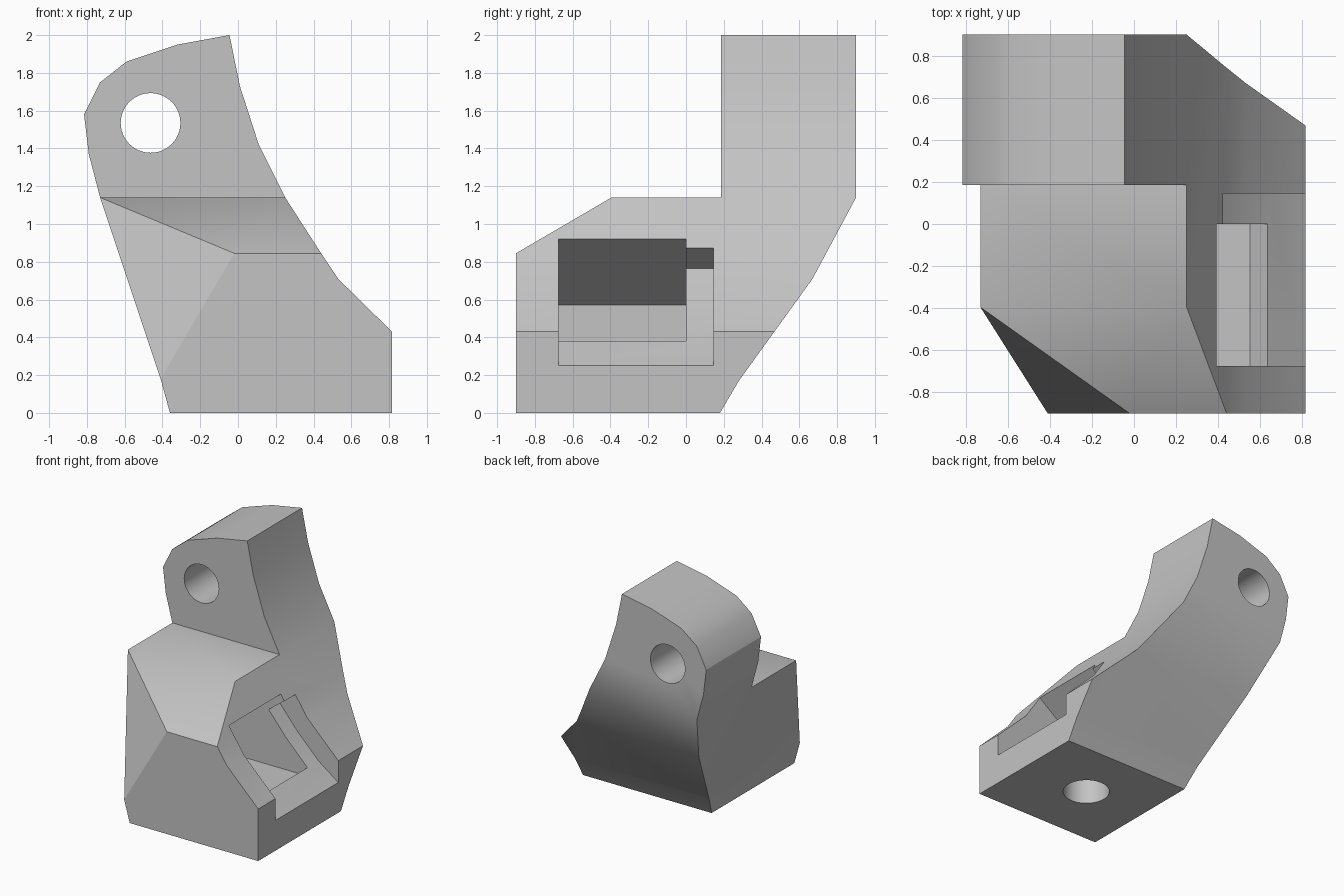
import bpy, bmesh, math
from mathutils import Vector, Matrix

cube = bpy.data.objects.get("Cube")
if cube:
    bpy.data.objects.remove(cube, do_unlink=True)

grey = bpy.data.materials.new("plain grey")
grey.use_nodes = True
grey.diffuse_color = (0.55, 0.55, 0.55, 1)
grey.node_tree.nodes["Principled BSDF"].inputs["Base Color"].default_value = grey.diffuse_color


def make_object(name, bm):
    bmesh.ops.recalc_face_normals(bm, faces=bm.faces)
    mesh = bpy.data.meshes.new(name)
    bm.to_mesh(mesh)
    bm.free()
    mesh.materials.append(grey)
    obj = bpy.data.objects.new(name, mesh)
    bpy.context.collection.objects.link(obj)
    return obj


def prism(name, profile, axis, start, end):
    """Extrude an outline with z up along the x or y axis."""
    bm = bmesh.new()
    place = (lambda u, z: (u, start, z)) if axis == "y" else (lambda u, z: (start, u, z))
    face = bm.faces.new([bm.verts.new(place(u, z)) for u, z in profile])
    new = bmesh.ops.extrude_face_region(bm, geom=[face])["geom"]
    shift = Vector((0, end - start, 0)) if axis == "y" else Vector((end - start, 0, 0))
    bmesh.ops.translate(bm, vec=shift, verts=[g for g in new if isinstance(g, bmesh.types.BMVert)])
    return make_object(name, bm)


def cylinder(name, radius, length, centre, tilt=0):
    bm = bmesh.new()
    matrix = Matrix.Translation(centre) @ Matrix.Rotation(tilt, 4, "X")
    bmesh.ops.create_cone(bm, cap_ends=True, segments=48, radius1=radius,
                          radius2=radius, depth=length, matrix=matrix)
    return make_object(name, bm)


def combine(target, tool, operation):
    mod = target.modifiers.new(operation, "BOOLEAN")
    mod.operation, mod.solver, mod.object = operation, "EXACT", tool
    bpy.context.view_layer.objects.active = target
    bpy.ops.object.modifier_apply(modifier=mod.name)
    bpy.data.objects.remove(tool, do_unlink=True)


# Body: the front outline crossed with the side outline
front = [(-0.33, -0.1), (-0.36, 0), (-0.41, 0.18), (-0.73, 1.14), (-0.79, 1.37),
         (-0.815, 1.58), (-0.73, 1.75), (-0.59, 1.86), (-0.32, 1.95), (-0.045, 2.0),
         (0.01, 1.73), (0.11, 1.42), (0.25, 1.14), (0.44, 0.845), (0.53, 0.71),
         (0.815, 0.43), (0.815, -0.1)]
side = [(-0.9, 0), (0.18, 0), (0.28, 0.17), (0.67, 0.71), (0.9, 1.14),
        (0.9, 2.2), (0.185, 2.2), (0.185, 1.14), (-0.395, 1.14), (-0.9, 0.845)]
body = prism("bracket_body", front, "y", -1.5, 1.5)
combine(body, prism("side_cutter", side, "x", -1.5, 1.5), "INTERSECT")

# Slanted facet on the front corner
a, b, c = Vector((-0.73, -0.395, 1.14)), Vector((-0.02, -0.9, 0.845)), Vector((-0.41, -0.9, 0.18))
normal = (c - a).cross(b - a).normalized()
bm = bmesh.new()
bm.from_mesh(body.data)
bmesh.ops.bisect_plane(bm, geom=bm.verts[:] + bm.edges[:] + bm.faces[:], dist=0.002,
                       plane_co=a, plane_no=normal, clear_outer=True)
bmesh.ops.holes_fill(bm, edges=[e for e in bm.edges if e.is_boundary])
bmesh.ops.recalc_face_normals(bm, faces=bm.faces)
bm.to_mesh(body.data)
bm.free()

# Shallow curved slot in the sloping side, with a deep pocket inside it
slot = [(0.28, 0.765), (0.44, 0.575), (0.635, 0.38), (0.815, 0.25), (0.95, 0.15),
        (0.95, 0.99), (0.58, 0.99)]
combine(body, prism("slot_cutter", slot, "y", -0.675, 0.145), "DIFFERENCE")
pocket = [(-0.08, 0.31), (0.55, 0.31), (0.635, 0.38), (0.75, 0.475), (0.8, 0.9),
          (0.55, 1.04), (-0.08, 0.57)]
combine(body, prism("pocket_cutter", pocket, "y", -0.675, 0), "DIFFERENCE")

# Lug hole, and base hole reaching the pocket
combine(body, cylinder("lug_hole_cutter", 0.158, 1.2, (-0.463, 0.6, 1.535), math.pi / 2), "DIFFERENCE")
combine(body, cylinder("base_hole_cutter", 0.18, 0.6, (0.2, -0.34, 0.1)), "DIFFERENCE")

for obj in bpy.context.selected_objects:
    obj.select_set(False)
body.select_set(True)
bpy.context.view_layer.objects.active = body
bpy.ops.object.shade_smooth_by_angle(angle=math.radians(32))
